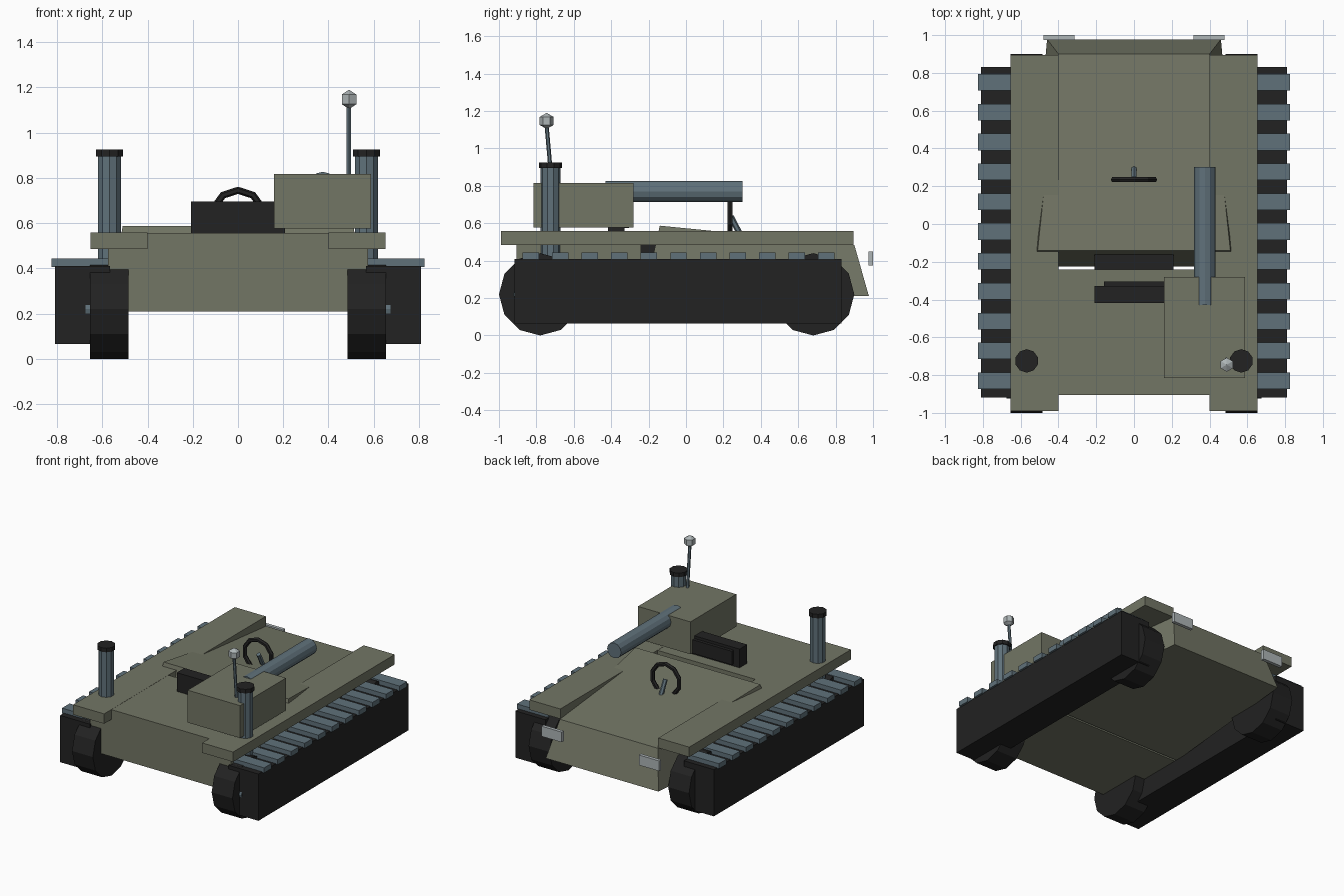
import bpy, bmesh, math
from mathutils import Vector

if "Cube" in bpy.data.objects:
    bpy.data.objects.remove(bpy.data.objects["Cube"])


def mat(name, r, g, b):
    m = bpy.data.materials.new(name)
    m.diffuse_color = (r, g, b, 1)
    m.use_nodes = True
    m.node_tree.nodes["Principled BSDF"].inputs["Base Color"].default_value = m.diffuse_color
    return m


OLIVE = mat("olive paint", .17, .18, .13)
SLATE = mat("slate steel", .115, .165, .195)
BLACK = mat("black rubber", .016, .016, .016)
PALE = mat("pale grey", .42, .46, .47)


def finish(name, bm, material):
    bmesh.ops.recalc_face_normals(bm, faces=bm.faces)
    me = bpy.data.meshes.new(name)
    bm.to_mesh(me)
    bm.free()
    me.materials.append(material)
    ob = bpy.data.objects.new(name, me)
    bpy.context.collection.objects.link(ob)
    return ob


def box(name, x, y, z, material):
    bm = bmesh.new()
    bmesh.ops.create_cube(bm, size=1)
    for v in bm.verts:
        v.co = [(r[0] + r[1]) / 2 + c * (r[1] - r[0]) for c, r in zip(v.co, (x, y, z))]
    return finish(name, bm, material)


def rod(name, a, b, r, sides, material, r2=None):
    """Faceted cylinder from point a to point b."""
    a, b = Vector(a), Vector(b)
    d = b - a
    bm = bmesh.new()
    bmesh.ops.create_cone(bm, cap_ends=True, segments=sides, radius1=r,
                          radius2=r if r2 is None else r2, depth=d.length)
    ob = finish(name, bm, material)
    ob.rotation_mode = 'QUATERNION'
    ob.rotation_quaternion = Vector((0, 0, 1)).rotation_difference(d)
    ob.location = (a + b) / 2
    return ob


def span(s, a, b):
    return tuple(sorted((s * a, s * b)))


# Body: front block and a sloped, tapering hood section
box("front_hull", (-.575, .575), (-.905, -.24), (.21, .557), OLIVE)
bm = bmesh.new()
sections = [(.51, -.14, .587), (.40, .90, .484), (.46, .978, .21), (.572, -.225, .21)]
left, right = [[bm.verts.new((s * w, y, z)) for w, y, z in sections] for s in (-1, 1)]
bm.faces.new(left)
bm.faces.new(right)
for i in range(4):
    j = (i + 1) % 4
    bm.faces.new((left[i], left[j], right[j], right[i]))
finish("hood", bm, OLIVE)

for s, side in ((-1, "left"), (1, "right")):
    # Fender and headlight
    box(side + "_fender", span(s, .40, .653), (-.99, .895), (.485, .558), OLIVE)
    box(side + "_headlight", span(s, .315, .48), (.975, 1.0), (.375, .45), PALE)
    # Track block with cross plates on top
    box(side + "_track", span(s, .565, .81), (-.918, .832), (.065, .41), BLACK)
    for i in range(11):
        y = .75 - .158 * i
        box(f"{side}_track_plate_{i}", span(s, .57, .825), (y - .044, y + .044), (.405, .443), SLATE)
    # Wheels and hubs
    for y, end in ((-.78, "front"), (.68, "back")):
        rod(f"{side}_{end}_wheel", (s * .485, y, .22), (s * .655, y, .22), .22, 12, BLACK)
        rod(f"{side}_{end}_hub", (s * .64, y, .22), (s * .675, y, .22), .143, 12, SLATE)
    # Exhaust stack
    rod(side + "_exhaust", (s * .568, -.725, .42), (s * .568, -.725, .90), .053, 10, SLATE)
    rod(side + "_exhaust_cap", (s * .568, -.725, .895), (s * .568, -.725, .925), .062, 10, BLACK)

# Seat
box("seat_cushion", (-.21, .21), (-.24, -.155), (.44, .49), BLACK)
box("seat_back", (-.208, .208), (-.417, -.328), (.55, .695), BLACK)
box("seat_pad", (-.16, .16), (-.33, -.305), (.575, .675), BLACK)

# Gun housing and barrel
box("gun_housing", (.16, .588), (-.815, -.28), (.577, .816), OLIVE)
rod("barrel", (.375, -.43, .77), (.375, .303, .77), .057, 12, SLATE)

# Antenna with ball tip
rod("antenna", (.49, -.715, .78), (.49, -.745, 1.12), .011, 6, SLATE)
bm = bmesh.new()
bmesh.ops.create_uvsphere(bm, u_segments=6, v_segments=3, radius=.043)
finish("antenna_ball", bm, PALE).location = (.491, -.745, 1.147)

# Steering wheel and column
bpy.ops.mesh.primitive_torus_add(major_segments=10, minor_segments=6, major_radius=.113,
                                 minor_radius=.016, location=(0, .235, .632),
                                 rotation=(math.pi / 2, 0, 0))
wheel = bpy.context.object
wheel.name = "steering_wheel"
wheel.rotation_euler.y = math.radians(18)
wheel.data.materials.append(BLACK)
rod("steering_column", (0, .24, .635), (0, .30, .52), .016, 6, SLATE)
